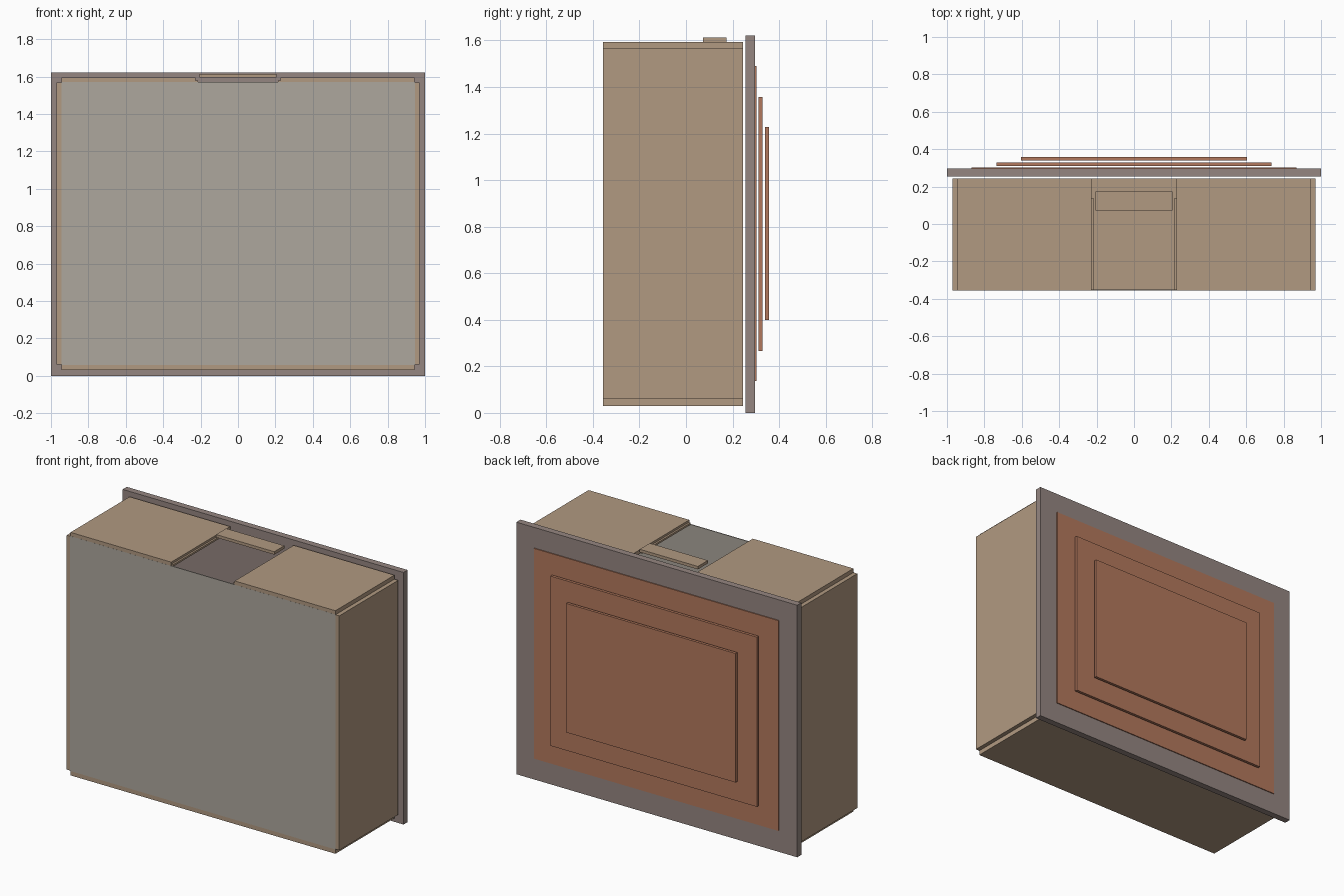
import bpy

if "Cube" in bpy.data.objects:
    bpy.data.objects.remove(bpy.data.objects["Cube"])


def material(name, rgb):
    m = bpy.data.materials.new(name)
    m.diffuse_color = (*rgb, 1)
    m.use_nodes = True
    m.node_tree.nodes["Principled BSDF"].inputs["Base Color"].default_value = m.diffuse_color
    return m


TAN = material("tan_card", (0.44, 0.32, 0.22))
GREY = material("warm_grey", (0.30, 0.24, 0.22))
RUST = material("rust", (0.45, 0.19, 0.11))
PALE = material("pale_panel", (0.42, 0.39, 0.34))


def box(name, x, y, z, mat):
    """Box from (min, max) ranges on each axis."""
    r = (x, y, z)
    bpy.ops.mesh.primitive_cube_add(size=1, location=[(a + b) / 2 for a, b in r])
    ob = bpy.context.object
    ob.name = name
    ob.scale = [b - a for a, b in r]
    bpy.ops.object.transform_apply(location=False, rotation=False, scale=True)
    ob.data.materials.append(mat)
    return ob


def sym(half):
    return (-half, half)


DEPTH = (-0.356, 0.244)

# Hollow case: floor, two sides and a top split by the slot
box("case_bottom", sym(0.943), DEPTH, (0.03, 0.06), TAN)
for side, s in (("left", -1), ("right", 1)):
    def span(a, b):
        return tuple(sorted((s * a, s * b)))
    box(side + "_wall", span(0.943, 0.97), DEPTH, (0.06, 1.568), TAN)
    box(side + "_top", span(0.226, 0.943), DEPTH, (1.568, 1.594), TAN)
    # Narrow runner along the slot edge
    box(side + "_slot_rail", span(0.214, 0.226), (-0.352, 0.137), (1.568, 1.58), TAN)

# Thin front panel and sliding tab in the slot
box("front_panel", sym(0.945), (-0.3565, -0.351), (0.058, 1.57), PALE)
box("slot_tab", sym(0.207), (0.073, 0.175), (1.594, 1.613), TAN)

# Back plate with three stepped panels
box("back_plate", sym(1.0), (0.255, 0.297), (0, 1.622), GREY)
for i, (half, y, z) in enumerate((
        (0.87, (0.285, 0.303), (0.137, 1.49)),
        (0.735, (0.311, 0.329), (0.266, 1.358)),
        (0.603, (0.339, 0.357), (0.398, 1.228)))):
    box("back_panel_%d" % (i + 1), sym(half), y, z, RUST)
